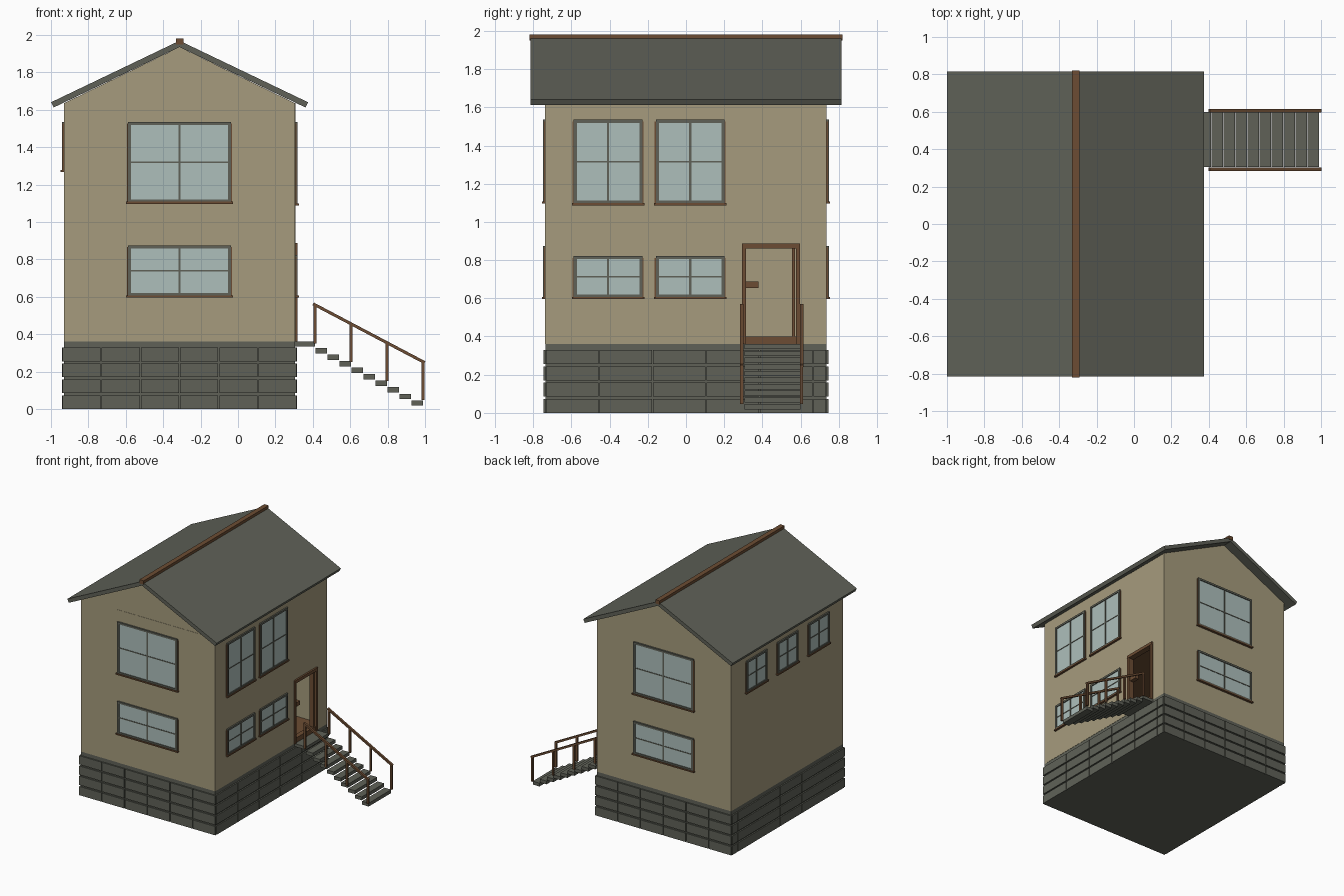
import bpy, bmesh
from math import pi, atan2, hypot
from mathutils import Matrix, Vector

cube = bpy.data.objects.get("Cube")
if cube:
    bpy.data.objects.remove(cube)


def material(name, rgb):
    m = bpy.data.materials.new(name)
    m.use_nodes = True
    m.diffuse_color = (*rgb, 1)
    m.node_tree.nodes["Principled BSDF"].inputs["Base Color"].default_value = (*rgb, 1)
    return m


WALL, STONE, WOOD, GLASS = range(4)
MATS = [material("tan wall", (0.38, 0.33, 0.205)),
        material("dark grey stone", (0.115, 0.121, 0.097)),
        material("brown wood", (0.15, 0.073, 0.033)),
        material("pale blue glass", (0.42, 0.52, 0.5))]


def finish(name, bm):
    bmesh.ops.recalc_face_normals(bm, faces=bm.faces)
    mesh = bpy.data.meshes.new(name)
    bm.to_mesh(mesh)
    bm.free()
    for m in MATS:
        mesh.materials.append(m)
    obj = bpy.data.objects.new(name, mesh)
    bpy.context.collection.objects.link(obj)
    return obj


def add_box(bm, lo, hi, mat, matrix=Matrix()):
    lo, hi = Vector(lo), Vector(hi)
    place = matrix @ Matrix.Translation((lo + hi) / 2) @ Matrix.Diagonal((*(hi - lo), 1))
    verts = bmesh.ops.create_cube(bm, size=1, matrix=place)["verts"]
    for f in {f for v in verts for f in v.link_faces}:
        f.material_index = mat


def box(name, lo, hi, mat):
    bm = bmesh.new()
    add_box(bm, lo, hi, mat)
    return finish(name, bm)


def prism(name, outline, y0, y1, mat):
    """Extrude an x-z outline along y."""
    bm = bmesh.new()
    face = bm.faces.new([bm.verts.new((x, y0, z)) for x, z in outline])
    new = bmesh.ops.extrude_face_region(bm, geom=[face])["geom"]
    bmesh.ops.translate(bm, vec=(0, y1 - y0, 0),
                        verts=[v for v in new if isinstance(v, bmesh.types.BMVert)])
    for f in bm.faces:
        f.material_index = mat
    return finish(name, bm)


# House extents
X0, X1, Y, MID = -0.93, 0.305, 0.735, -0.3125
FLOOR, EAVE, PEAK, T = 0.36, 1.635, 1.935, 0.03

# Stone foundation: core with rows of blocks on all four sides
box("foundation_core", (X0, -Y, 0), (X1, Y, 0.335), STONE)
box("foundation_ledge", (X0, -Y, 0.335), (X1, Y, FLOOR), STONE)
bm = bmesh.new()
ROW, GAP, OUT = 0.085, 0.006, 0.011


def block_row(start, end, step, z, place):
    a = start
    while a < end - 0.02:
        b = min(a + step, end)
        lo, hi = place(a + GAP / 2, b - GAP / 2)
        add_box(bm, (*lo, z), (*hi, z + ROW - 0.012), STONE)
        a = b


for r in range(4):
    z = r * ROW
    for s in (-1, 1):
        ys = sorted((s * Y, s * (Y + OUT)))
        block_row(X0 - OUT, X1 + OUT, 0.2095, z,
                  lambda a, b: ((a, ys[0]), (b, ys[1])))
    for xs in ((X0 - OUT, X0), (X1, X1 + OUT)):
        block_row(-Y, Y, 0.28, z, lambda a, b: ((xs[0], a), (xs[1], b)))
finish("foundation_blocks", bm)

# Walls: gable ends, plain side and the side with the door opening
gable = [(X0, FLOOR), (X1, FLOOR), (X1, EAVE), (MID, PEAK), (X0, EAVE)]
prism("front_wall", gable, -Y, -Y + T, WALL)
prism("back_wall", gable, Y - T, Y, WALL)
box("front_wall_panel", (-0.59, -Y - 0.002, FLOOR), (X1, -Y, EAVE - 0.005), WALL)
W = Y - T
D0, D1, DTOP = 0.31, 0.58, 0.865
box("right_side_wall", (X0, -W, FLOOR), (X0 + T, W, EAVE), WALL)
box("door_side_wall", (X1 - T, -W, FLOOR), (X1 + 0.002, D0, EAVE), WALL)
box("door_side_wall_end", (X1 - T, D1, FLOOR), (X1, W, EAVE), WALL)
box("wall_above_door", (X1 - T, D0, DTOP), (X1, D1, EAVE), WALL)
box("floor", (X0 + T, -W, FLOOR), (X1 - 0.004, W, FLOOR + 0.004), WOOD)
box("upper_floor", (X0 + T, -W, 0.97), (X1 - T, W, 1.0), WOOD)

# Door frame with threshold, inner jamb and latch
bm = bmesh.new()
F0, F1 = X1 - T - 0.005, X1 + 0.012
add_box(bm, (F0, D0 - 0.016, FLOOR), (F1, D0 + 0.005, 0.885), WOOD)
add_box(bm, (F0, D1 - 0.004, FLOOR), (F1, D1 + 0.016, 0.885), WOOD)
add_box(bm, (F0, D0 - 0.016, DTOP - 0.004), (F1 + 0.002, D1 + 0.016, 0.887), WOOD)
add_box(bm, (F0, D0, FLOOR), (F1 - 0.008, D1, 0.4), WOOD)
add_box(bm, (F0, D1 - 0.024, 0.4), (F1 - 0.012, D1 - 0.008, DTOP), WOOD)
add_box(bm, (F0, D0, 0.655), (F1 - 0.012, D0 + 0.07, 0.688), WOOD)
finish("door_frame", bm)


# Windows: local x runs along the wall, local -y points outward
def window(name, origin, angle, w, z0, z1):
    m = Matrix.Translation(origin) @ Matrix.Rotation(angle, 4, 'Z')
    bm = bmesh.new()
    h, zm, f = w / 2, (z0 + z1) / 2, 0.016

    def bar(xa, xb, za, zb, depth, mat):
        add_box(bm, (xa, -depth, za), (xb, 0.005, zb), mat, m)

    bar(-h + 0.005, h - 0.005, z0 + 0.005, z1 - 0.005, 0.005, GLASS)
    for s in (-1, 1):
        bar(*sorted((s * h, s * (h - f))), z0, z1, 0.012, STONE)
        bar(*sorted((s * h, s * (h + 0.006))), z0, z1 - 0.01, 0.007, WOOD)
    bar(-h + f, h - f, z1 - f, z1, 0.012, STONE)
    bar(-h + f, h - f, z0, z0 + f, 0.012, STONE)
    bar(-0.006, 0.006, z0 + f, z1 - f, 0.010, STONE)
    bar(-h + f, h - f, zm - 0.004, zm + 0.004, 0.008, STONE)
    bar(-h - 0.01, h + 0.01, z0 - 0.008, z0 + 0.003, 0.018, WOOD)
    finish(name, bm)


for label, side, angle in (("front", -1, 0), ("back", 1, pi)):
    at = (MID, side * (Y + 0.002), 0)
    window(label + "_upper_window", at, angle, 0.55, 1.105, 1.535)
    window(label + "_lower_window", at, angle, 0.55, 0.605, 0.875)
for i, y in enumerate((-0.408, 0.022)):
    at = (X1 + 0.002, y, 0)
    window(f"door_side_upper_window_{i + 1}", at, pi / 2, 0.36, 1.095, 1.535)
    window(f"door_side_lower_window_{i + 1}", at, pi / 2, 0.36, 0.605, 0.822)
for i in range(3):
    window(f"small_side_window_{i + 1}", (X0, (i - 1) * 0.408, 0), -pi / 2, 0.27, 1.275, 1.535)

# Roof slopes and ridge cap
for label, s in (("left", 1), ("right", -1)):
    prism(f"roof_{label}", [(MID, PEAK), (MID + s * 0.673, 1.612),
                            (MID + s * 0.687, 1.64), (MID, PEAK + 0.034)], -0.815, 0.815, STONE)
box("ridge_cap", (MID - 0.02, -0.82, 1.95), (MID + 0.02, 0.82, 1.982), WOOD)

# Landing and floating stair treads
bm = bmesh.new()
add_box(bm, (X1, 0.305, 0.335), (0.412, 0.6, FLOOR), STONE)
for i in range(9):
    x, z = 0.414 + 0.0642 * i, 0.297 - 0.0348 * i
    add_box(bm, (x, 0.305, z), (x + 0.061, 0.6, z + 0.028), STONE)
finish("stairs", bm)

# Handrails: four posts and one sloping rail on each side
start, end = Vector((0.402, 0, 0.562)), Vector((0.998, 0, 0.248))
slope = end - start
tilt = atan2(-slope.z, slope.x)
for label, y in (("left", 0.605), ("right", 0.292)):
    bm = bmesh.new()
    for i in range(4):
        x = 0.413 + 0.192 * i
        top = start.z + slope.z * (x - start.x) / slope.x
        add_box(bm, (x - 0.008, y - 0.008, top - 0.205), (x + 0.008, y + 0.008, top), WOOD)
    m = Matrix.Translation((start + end) / 2 + Vector((0, y, 0))) @ Matrix.Rotation(tilt, 4, 'Y')
    half = hypot(slope.x, slope.z) / 2
    add_box(bm, (-half, -0.009, -0.008), (half, 0.009, 0.008), WOOD, m)
    finish(f"handrail_{label}", bm)
